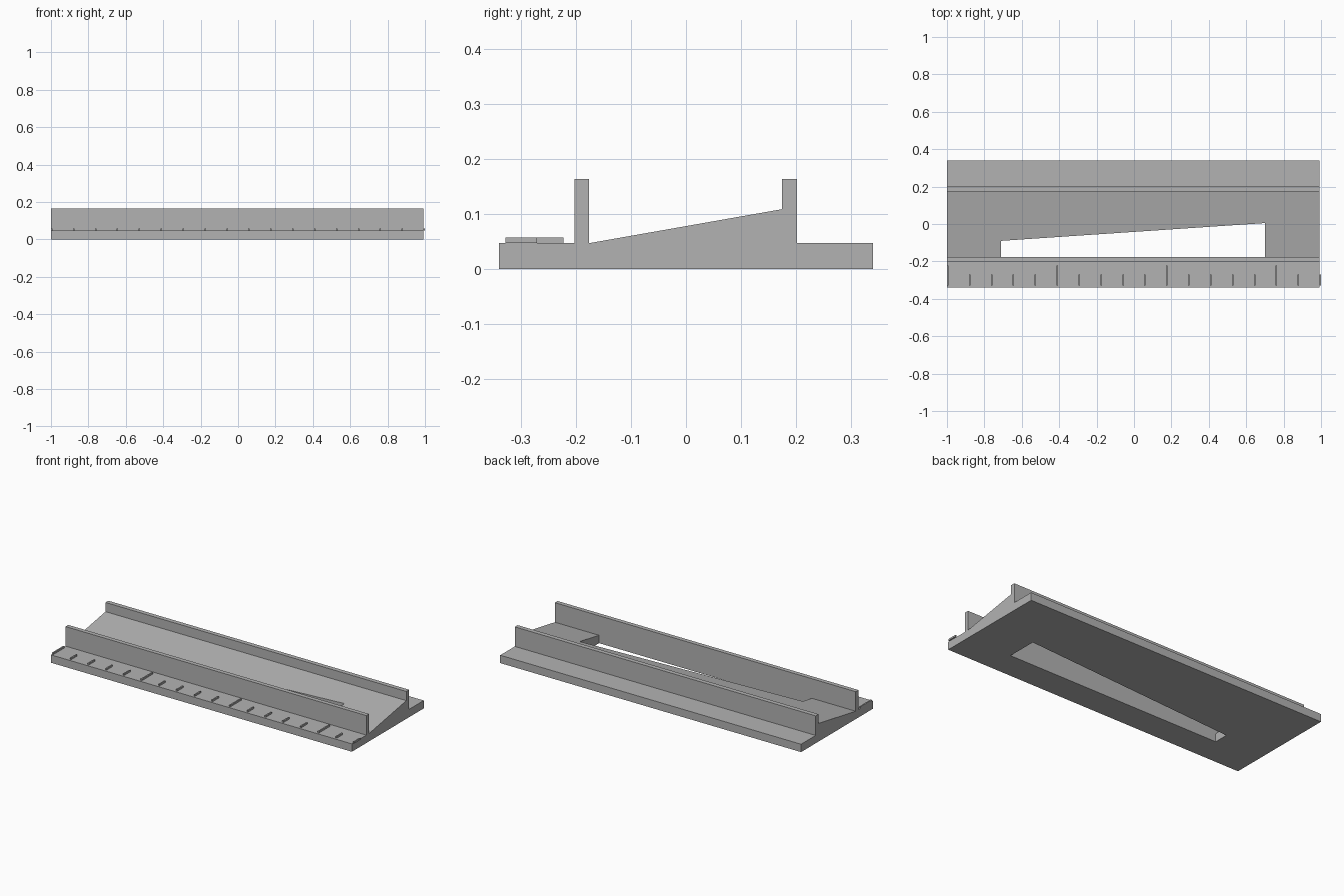
import bpy
import bmesh
from mathutils import Vector

cube = bpy.data.objects.get("Cube")
if cube:
    bpy.data.objects.remove(cube, do_unlink=True)

grey = bpy.data.materials.new("plain grey")
grey.use_nodes = True
colour = (0.45, 0.45, 0.45, 1)
grey.diffuse_color = colour
grey.node_tree.nodes["Principled BSDF"].inputs["Base Color"].default_value = colour

LEFT, RIGHT = -1.0, 0.992
BASE = 0.047
FRONT_WALL = -0.177


def prism(name, points, direction):
    """Extrude a closed outline of 3D points along a direction."""
    bm = bmesh.new()
    face = bm.faces.new([bm.verts.new(p) for p in points])
    extruded = bmesh.ops.extrude_face_region(bm, geom=[face])["geom"]
    moved = [v for v in extruded if isinstance(v, bmesh.types.BMVert)]
    bmesh.ops.translate(bm, verts=moved, vec=Vector(direction))
    bmesh.ops.recalc_face_normals(bm, faces=bm.faces)
    mesh = bpy.data.meshes.new(name)
    bm.to_mesh(mesh)
    bm.free()
    mesh.materials.append(grey)
    obj = bpy.data.objects.new(name, mesh)
    bpy.context.collection.objects.link(obj)
    return obj


# Base with two rails and a sloping floor between them
profile = [(-0.34, 0), (0.34, 0), (0.34, BASE), (0.202, BASE), (0.202, 0.164),
           (0.175, 0.164), (0.175, 0.109), (FRONT_WALL, BASE), (FRONT_WALL, 0.164),
           (-0.203, 0.164), (-0.203, BASE), (-0.34, BASE)]
body = prism("grading_tray", [(LEFT, y, z) for y, z in profile], (RIGHT - LEFT, 0, 0))

# Tapered slot through the floor
slot = [(-0.71, FRONT_WALL), (0.7, FRONT_WALL), (0.7, 0.005), (-0.71, -0.09)]
cutter = prism("slot_cutter", [(x, y, -0.05) for x, y in slot], (0, 0, 0.19))
cutter.hide_render = True
cutter.hide_set(True)
cut = body.modifiers.new("slot", 'BOOLEAN')
cut.operation = 'DIFFERENCE'
cut.solver = 'EXACT'
cut.object = cutter
bpy.context.view_layer.objects.active = body
bpy.ops.object.modifier_apply(modifier=cut.name)
bpy.data.objects.remove(cutter, do_unlink=True)

# Raised scale marks, every fifth one long
count, width = 18, 0.008
for i in range(count):
    x = LEFT + i * (RIGHT - LEFT) / (count - 1)
    end = -0.223 if i % 5 == 0 else -0.271
    outline = [(x, -0.329), (x + width, -0.329), (x + width, end), (x, end)]
    prism(f"scale_mark_{i + 1}", [(px, py, BASE) for px, py in outline], (0, 0, 0.01))
